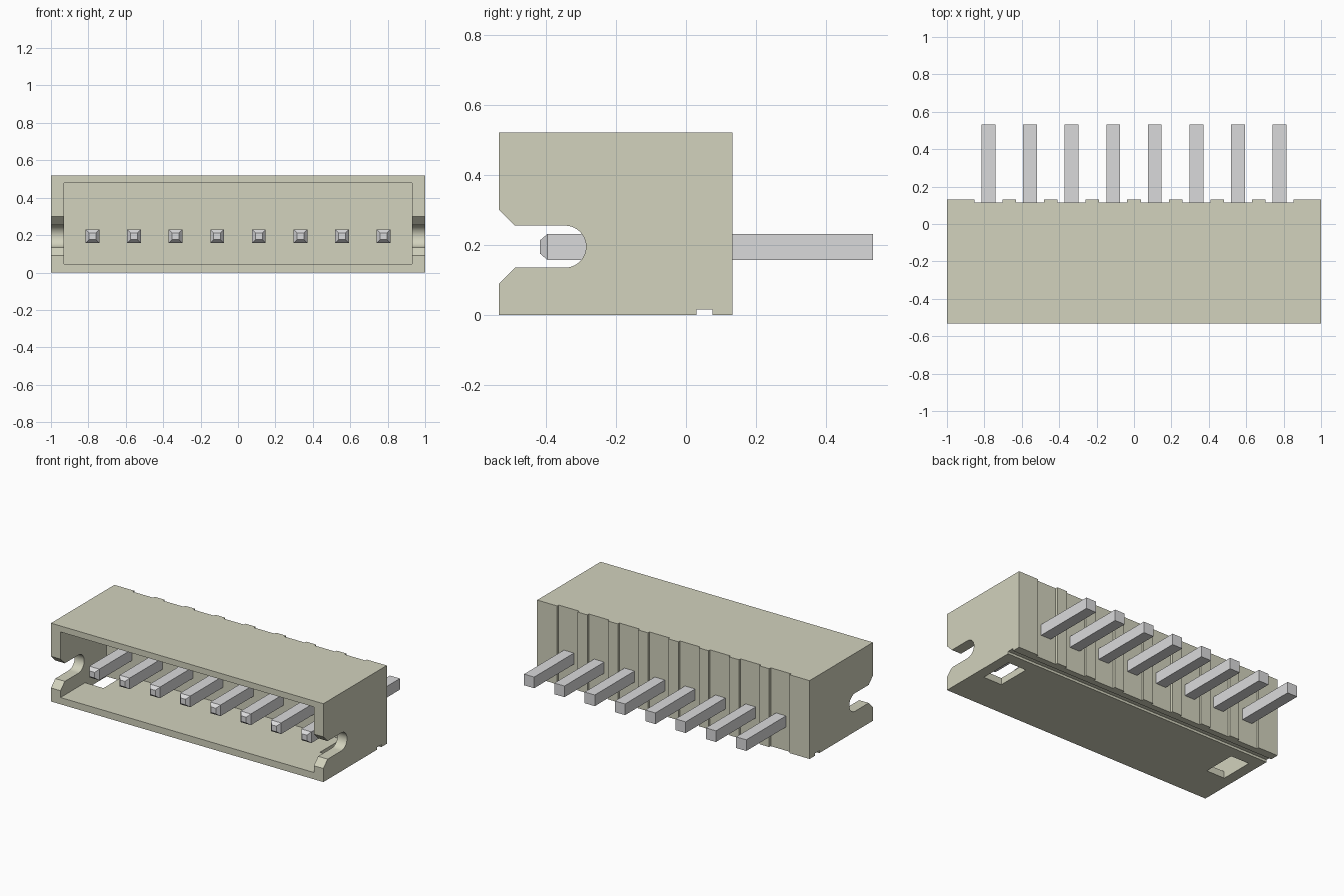
import bpy
import bmesh
import math

cube = bpy.data.objects.get("Cube")
if cube:
    bpy.data.objects.remove(cube, do_unlink=True)


def material(name, color):
    m = bpy.data.materials.new(name)
    m.use_nodes = True
    m.diffuse_color = (*color, 1)
    bsdf = next(n for n in m.node_tree.nodes if n.type == 'BSDF_PRINCIPLED')
    bsdf.inputs["Base Color"].default_value = (*color, 1)
    return m


PLASTIC = material("warm ivory plastic", (0.645, 0.645, 0.509))
METAL = material("silver metal", (0.70, 0.70, 0.71))


def prism(name, profile, x0, x1, mat):
    """Extrude a (y, z) profile along x."""
    bm = bmesh.new()
    face = bm.faces.new([bm.verts.new((x0, y, z)) for y, z in profile])
    ext = bmesh.ops.extrude_face_region(bm, geom=[face])["geom"]
    bmesh.ops.translate(bm, vec=(x1 - x0, 0, 0),
                        verts=[v for v in ext if isinstance(v, bmesh.types.BMVert)])
    bmesh.ops.recalc_face_normals(bm, faces=bm.faces)
    mesh = bpy.data.meshes.new(name)
    bm.to_mesh(mesh)
    bm.free()
    mesh.materials.append(mat)
    ob = bpy.data.objects.new(name, mesh)
    bpy.context.collection.objects.link(ob)
    return ob


def box(name, x, y, z, mat):
    profile = [(y[0], z[0]), (y[1], z[0]), (y[1], z[1]), (y[0], z[1])]
    return prism(name, profile, x[0], x[1], mat)


def cut(target, cutter):
    """Subtract the cutter, then discard it."""
    bpy.context.view_layer.objects.active = target
    mod = target.modifiers.new("cut", 'BOOLEAN')
    mod.operation = 'DIFFERENCE'
    mod.solver = 'EXACT'
    mod.object = cutter
    bpy.ops.object.modifier_apply(modifier=mod.name)
    bpy.data.objects.remove(cutter, do_unlink=True)


FRONT, BACK, TOP = -0.533, 0.132, 0.52
PIN_Z = 0.194
PIN_X = [(i - 3.5) * 0.2225 for i in range(8)]

# Housing shell: closed at the back, open at the front
housing = box("housing", (-1, 1), (FRONT, BACK), (0, TOP), PLASTIC)
cut(housing, box("cavity", (-0.93, 0.93), (FRONT - 0.1, -0.05), (0.045, 0.48), PLASTIC))

# Flared, round-ended slot through each side wall
arc = [(-0.345 + 0.06 * math.cos(a), 0.195 + 0.06 * math.sin(a))
       for a in (math.radians(-90 + 180 * i / 20) for i in range(21))]
slot = ([(FRONT - 0.1, 0.09), (FRONT, 0.09), (-0.488, 0.135)] + arc
        + [(-0.488, 0.255), (FRONT, 0.30), (FRONT - 0.1, 0.30)])
for s in (-1, 1):
    x0, x1 = sorted((s * 0.88, s * 1.1))
    cut(housing, prism("side_slot", slot, x0, x1, PLASTIC))
    # Rectangular window in the floor beside each side wall
    x0, x1 = sorted((s * 0.795, s * 0.93))
    cut(housing, box("floor_window", (x0, x1), (-0.276, -0.05), (-0.1, 0.1), PLASTIC))

# Groove along the underside
cut(housing, box("bottom_groove", (-1.1, 1.1), (0.03, 0.075), (-0.1, 0.016), PLASTIC))

# Shallow full-height recess behind each pin
for x in PIN_X:
    cut(housing, box("back_recess", (x - 0.075, x + 0.075), (0.116, 0.3), (-0.1, 0.7), PLASTIC))

bpy.ops.object.select_all(action='DESELECT')
housing.select_set(True)
bpy.context.view_layer.objects.active = housing
bpy.ops.object.shade_smooth_by_angle(angle=math.radians(30))

# Square pins with tapered front tips
for i, x in enumerate(PIN_X):
    pin = box(f"pin_{i + 1}", (x - 0.037, x + 0.037), (-0.395, 0.533),
              (PIN_Z - 0.037, PIN_Z + 0.037), METAL)
    bm = bmesh.new()
    bm.from_mesh(pin.data)
    front = min(bm.faces, key=lambda f: f.calc_center_median().y)
    tip = bmesh.ops.extrude_face_region(bm, geom=[front])["geom"]
    bmesh.ops.delete(bm, geom=[front], context='FACES_ONLY')
    for v in (g for g in tip if isinstance(g, bmesh.types.BMVert)):
        v.co = (x + (v.co.x - x) * 0.5, -0.417, PIN_Z + (v.co.z - PIN_Z) * 0.5)
    bmesh.ops.recalc_face_normals(bm, faces=bm.faces)
    bm.to_mesh(pin.data)
    bm.free()
